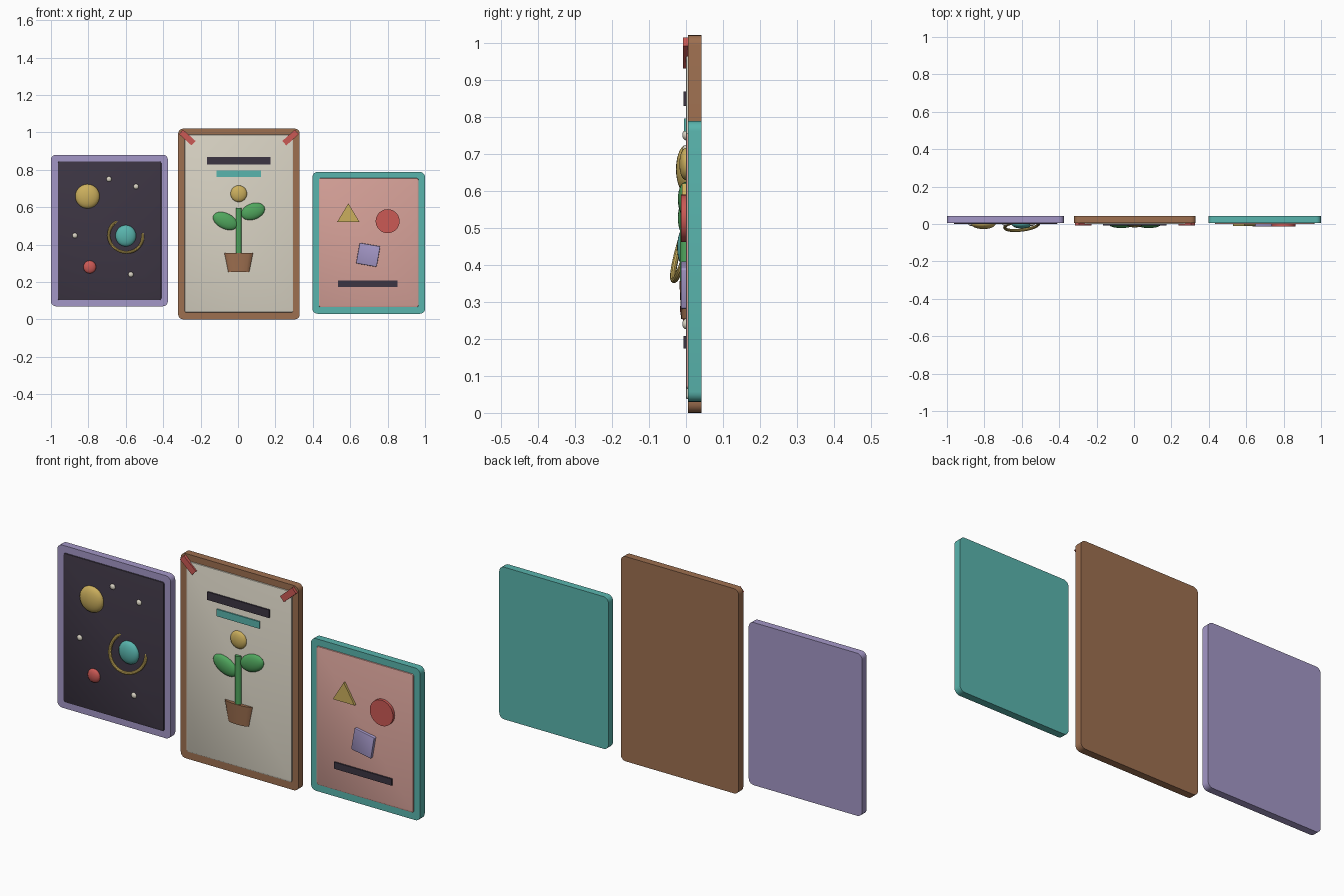
import bpy, bmesh, math
from mathutils import Vector, Matrix

if "Cube" in bpy.data.objects:
    bpy.data.objects.remove(bpy.data.objects["Cube"], do_unlink=True)


def material(name, r, g, b):
    m = bpy.data.materials.new(name)
    m.use_nodes = True
    m.diffuse_color = (r, g, b, 1)
    bsdf = next(n for n in m.node_tree.nodes if n.type == 'BSDF_PRINCIPLED')
    bsdf.inputs["Base Color"].default_value = (r, g, b, 1)
    bsdf.inputs["Roughness"].default_value = 0.8
    return m


LAVENDER = material("lavender", .37, .31, .57)
BROWN = material("wood brown", .34, .16, .08)
TEAL = material("teal", .10, .46, .42)
DARK = material("night", .045, .035, .055)
CREAM = material("cream", .68, .64, .54)
PINK = material("pink", .66, .35, .31)
YELLOW = material("yellow", .60, .43, .11)
RED = material("red", .60, .10, .09)
GREEN = material("green", .08, .38, .11)


def finish(name, bm, mat, smooth=False):
    bmesh.ops.recalc_face_normals(bm, faces=bm.faces)
    mesh = bpy.data.meshes.new(name)
    bm.to_mesh(mesh)
    bm.free()
    mesh.materials.append(mat)
    ob = bpy.data.objects.new(name, mesh)
    bpy.context.collection.objects.link(ob)
    if smooth:
        bpy.ops.object.select_all(action='DESELECT')
        ob.select_set(True)
        bpy.context.view_layer.objects.active = ob
        bpy.ops.object.shade_smooth_by_angle(angle=math.radians(35))
    return ob


def plate(name, mat, points, front, back, chamfer=0, smooth=False):
    """Outline in x and z, extruded from front to back, with an optional chamfered front."""
    bm = bmesh.new()
    face = bm.faces.new([bm.verts.new((x, back, z)) for x, z in points])
    out = bmesh.ops.extrude_face_region(bm, geom=[face])["geom"]
    for v in out:
        if isinstance(v, bmesh.types.BMVert):
            v.co.y = front
    if chamfer:
        rim = [e for e in bm.edges if all(abs(v.co.y - front) < 1e-6 for v in e.verts)]
        bmesh.ops.bevel(bm, geom=rim, offset=chamfer, segments=2, profile=.5, affect='EDGES')
    return finish(name, bm, mat, smooth)


def rounded(cx, cz, w, h, r=0, angle=0, steps=5):
    """Rectangle outline with rounded corners."""
    pts = []
    for k, (sx, sz) in enumerate([(1, 1), (-1, 1), (-1, -1), (1, -1)]):
        for i in range(steps + 1 if r else 1):
            a = math.pi / 2 * (k + i / steps)
            pts.append((sx * (w / 2 - r) + r * math.cos(a), sz * (h / 2 - r) + r * math.sin(a)))
    c, s = math.cos(math.radians(angle)), math.sin(math.radians(angle))
    return [(cx + x * c - z * s, cz + x * s + z * c) for x, z in pts]


def box(name, mat, x0, x1, z0, z1, front, back, r=0, chamfer=0):
    pts = rounded((x0 + x1) / 2, (z0 + z1) / 2, x1 - x0, z1 - z0, r)
    return plate(name, mat, pts, front, back, chamfer, r > 0)


def blob(name, mat, x, z, rx, rz, depth, angle=0, y=0):
    """Flattened ball."""
    bm = bmesh.new()
    bmesh.ops.create_uvsphere(bm, u_segments=24, v_segments=14, radius=1)
    m = (Matrix.Translation((x, y, z)) @ Matrix.Rotation(math.radians(-angle), 4, 'Y')
         @ Matrix.Diagonal((rx, depth, rz, 1)))
    bmesh.ops.transform(bm, matrix=m, verts=bm.verts)
    return finish(name, bm, mat, True)


def frustum(name, mat, x, z0, z1, r0, r1, depth, sides):
    """Upright round part, flattened in depth."""
    bm = bmesh.new()
    bmesh.ops.create_cone(bm, cap_ends=True, segments=sides, radius1=r0, radius2=r1, depth=z1 - z0)
    m = Matrix.Translation((x, 0, (z0 + z1) / 2)) @ Matrix.Diagonal((1, depth / max(r0, r1), 1, 1))
    bmesh.ops.transform(bm, matrix=m, verts=bm.verts)
    return finish(name, bm, mat, True)


# Frames with their raised panels
for side, fmat, pmat, frame, panel in [
    ("left", LAVENDER, DARK, (-1, -.375, .07, .88), (-.963, -.41, .103, .845)),
    ("middle", BROWN, CREAM, (-.32, .33, 0, 1.02), (-.285, .295, .037, .988)),
    ("right", TEAL, PINK, (.398, 1, .03, .788), (.432, .965, .065, .755)),
]:
    box(side + "_frame", fmat, *frame, .006, .042, r=.027)
    box(side + "_panel", pmat, *panel, 0, .02, r=.01, chamfer=.004)

# Space picture
blob("sun", YELLOW, -.805, .658, .065, .065, .027)
blob("ringed_planet", TEAL, -.6, .447, .055, .057, .024)
blob("small_planet", RED, -.793, .28, .034, .034, .016)
for i, (x, z) in enumerate([(-.69, .75), (-.545, .71), (-.872, .448), (-.573, .24)]):
    blob(f"star_{i + 1}", CREAM, x, z, .014, .014, .01)

# Tilted planet ring, its far part sunk into the panel
bm = bmesh.new()
N, K, R, T = 48, 10, .092, .008
rows = []
for i in range(N):
    a = 2 * math.pi * i / N
    rows.append([bm.verts.new(((R + T * math.cos(b)) * math.cos(a),
                               (R + T * math.cos(b)) * math.sin(a), T * math.sin(b)))
                 for b in (2 * math.pi * k / K for k in range(K))])
for i in range(N):
    for k in range(K):
        p, q = rows[i], rows[(i + 1) % N]
        bm.faces.new((p[k], q[k], q[(k + 1) % K], p[(k + 1) % K]))
tilt = Vector((-.13, 1, -.28)).to_track_quat('Z', 'Y').to_matrix().to_4x4()
bmesh.ops.transform(bm, matrix=Matrix.Translation((-.6, -.008, .447)) @ tilt, verts=bm.verts)
finish("planet_ring", bm, YELLOW, True)

# Plant picture
box("title_bar", DARK, -.165, .175, .828, .868, -.007, .005)
box("subtitle_bar", TEAL, -.115, .122, .76, .795, -.006, .005)
blob("flower", YELLOW, .004, .672, .044, .044, .018)
frustum("stem", GREEN, .004, .34, .595, .016, .016, .016, 16)
blob("left_side_leaf", GREEN, -.068, .526, .07, .042, .02, -25, -.002)
blob("right_side_leaf", GREEN, .08, .577, .066, .043, .02, 20, -.002)
frustum("pot", BROWN, .004, .254, .356, .056, .077, .018, 16)
for s, side in ((-1, "right"), (1, "left")):
    plate(side + "_tape", RED, rounded(.005 + s * .276, .972, .09, .032, 0, s * 42), -.008, .008)

# Shapes picture
plate("triangle", YELLOW, [(.53, .521), (.65, .521), (.59, .62)], -.011, .008)
disc = [(.8 + .064 * math.cos(2 * math.pi * i / 40), .525 + .064 * math.sin(2 * math.pi * i / 40))
        for i in range(40)]
plate("disc", RED, disc, -.014, .008, 0, True)
plate("square", LAVENDER, rounded(.696, .345, .112, .112, .006, -10, 3), -.014, .008, .004, True)
box("caption_bar", DARK, .535, .852, .174, .207, -.007, .005)
